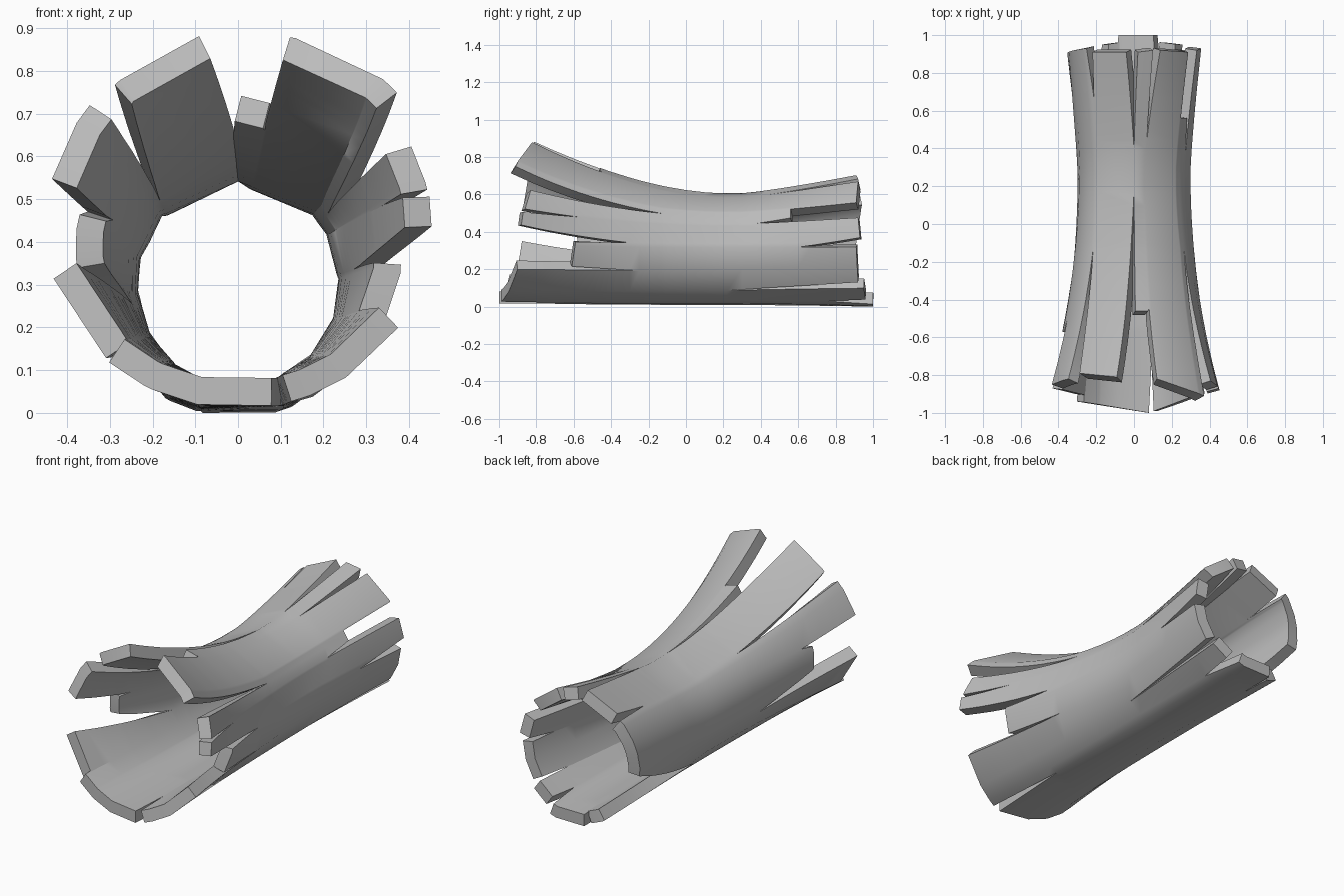
import bpy, bmesh, math

cube = bpy.data.objects.get("Cube")
if cube:
    bpy.data.objects.remove(cube, do_unlink=True)

WAIST_Y = 0.2
RADIUS = 0.30
WALL = 0.065

# Corner angles of the uneven, many-sided cross-section at the waist
CORNERS = [2, 27, 43, 90, 138, 166, 187, 211, 232, 254, 290, 314, 339]

# Each strip: root angle and root y of the split at its lower side,
# then end angles (low, high) and end y (low, high), counter-clockwise
FRONT = [
    (-21, -.25, -15, 6, -.61, -.59),
    (6, -.30, 16, 24, -.88, -.87),
    (25, -.57, 26, 38, -.86, -.83),
    (36, -.13, 50, 78, -.91, -.82),
    (79, -.45, 80, 89, -.46, -.46),
    (90, .17, 99, 122, -.81, -.79),
    (132, -.12, 130, 151, -.82, -.85),
    (155, -.5, 157, 175, -.57, -.57),
    (195, -.2, 179, 210, -.87, -.9),
    (211, -.75, 212, 285, -.94, -1),
    (290, -.5, 294, 344, -.99, -.9),
]
BACK = [
    (-46, .22, -32, 2, .92, .91),
    (2, .6, 10, 27, .93, .92),
    (27, .38, 31, 41, .56, .56),
    (41, .55, 41, 69, .91, .92),
    (77, .44, 75, 87, .92, .91),
    (90, .4, 96, 125, .91, .91),
    (129, .67, 131, 180, .93, .9),
    (228, .22, 238, 252, .95, .96),
    (254, .8, 255, 293, 1, 1),
    (298, .75, 303, 321, .96, .95),
]


def lerp(a, b, t):
    return a + (b - a) * t


def flat_side(column):
    """Radius factor that flattens the arc between two corners."""
    c = column % 360
    ring = [CORNERS[-1] - 360] + CORNERS + [CORNERS[0] + 360]
    for a, b in zip(ring, ring[1:]):
        if a <= c <= b:
            half = math.radians((b - a) / 2)
            return math.cos(half) / math.cos(math.radians(c - (a + b) / 2))


def bark_point(angle, y, column):
    """Point on the bark: faceted at the waist, flaring to both ends."""
    a = math.radians(angle)
    s = math.sin(a)
    r = RADIUS - .01 * min(0, s)
    if y < WAIST_Y:
        flare = .115 + (.11 * s + .055 * s * s if s > 0 else .16 * s + .035 * s * s)
        r += flare * (WAIST_Y - y) ** 1.75
    else:
        r += (.05 + .045 * s) * (max(0, y - .3) / .6) ** 1.2
    r *= lerp(flat_side(column), 1, min(1, abs(y - WAIST_Y)))
    return (r * math.cos(a), y, RADIUS + r * s)


def column_angles():
    """All split angles and cross-section corners, over three turns."""
    cols = {s[0] % 360 for s in FRONT + BACK} | set(CORNERS)
    return sorted(c + k for c in cols for k in (-360, 0, 360))


def add_end(bm, strips, way):
    """One half of the log: strips joined at the waist, split toward the end."""
    cols = column_angles()
    rows = {round(.1 * i, 2) for i in range(13)}
    rows = sorted(rows | {round(abs(s[1] - WAIST_Y), 2) for s in strips})
    for i, (lo, lo_root, end_lo, end_hi, y_lo, y_hi) in enumerate(strips):
        nxt = strips[(i + 1) % len(strips)]
        hi = nxt[0] + (360 if i == len(strips) - 1 else 0)
        inside = [c for c in cols if lo - .01 <= c <= hi + .01]
        grid = []
        for c in inside:
            u = (c - lo) / (hi - lo)
            end = abs(lerp(y_lo, y_hi, u) - WAIST_Y)
            line = []
            for row in rows + [2]:
                d = min(row, end)
                edges = []
                for a, b, root in ((lo, end_lo, lo_root), (hi, end_hi, nxt[1])):
                    start = abs(root - WAIST_Y)
                    t = max(0, d - start) / max(.01, end - start)
                    edges.append(lerp(a, b, min(1, t)))
                angle = lerp(edges[0], edges[1], u)
                line.append(bm.verts.new(bark_point(angle, WAIST_Y + way * d, c)))
            grid.append(line)
        for left, right in zip(grid, grid[1:]):
            for j in range(len(rows)):
                quad = (left[j], right[j], right[j + 1], left[j + 1])
                bm.faces.new(quad if way > 0 else quad[::-1])


# Bark sheet with both split ends
bm = bmesh.new()
add_end(bm, FRONT, -1)
add_end(bm, BACK, 1)
bmesh.ops.remove_doubles(bm, verts=bm.verts, dist=.0008)
bmesh.ops.dissolve_degenerate(bm, edges=bm.edges, dist=.0008)
bmesh.ops.recalc_face_normals(bm, faces=bm.faces)
bm.normal_update()
if sum(f.normal.x * f.calc_center_median().x for f in bm.faces) < 0:
    bmesh.ops.reverse_faces(bm, faces=bm.faces)
mesh = bpy.data.meshes.new("hollow_log")
bm.to_mesh(mesh)
bm.free()

log = bpy.data.objects.new("hollow_log", mesh)
bpy.context.collection.objects.link(log)
for o in bpy.context.selected_objects:
    o.select_set(False)
log.select_set(True)
bpy.context.view_layer.objects.active = log

# Wall thickness, inward from the bark
wall = log.modifiers.new("wall", "SOLIDIFY")
wall.thickness = WALL
wall.offset = -1
bpy.ops.object.modifier_apply(modifier="wall")

# Rest on the ground
low = min(v.co.z for v in log.data.vertices)
for v in log.data.vertices:
    v.co.z -= low
bpy.ops.object.shade_smooth_by_angle(angle=math.radians(50))

# Plain grey wood
wood = bpy.data.materials.new("grey_wood")
wood.use_nodes = True
colour = (.5, .5, .5, 1)
wood.diffuse_color = colour
wood.node_tree.nodes["Principled BSDF"].inputs["Base Color"].default_value = colour
log.data.materials.append(wood)
